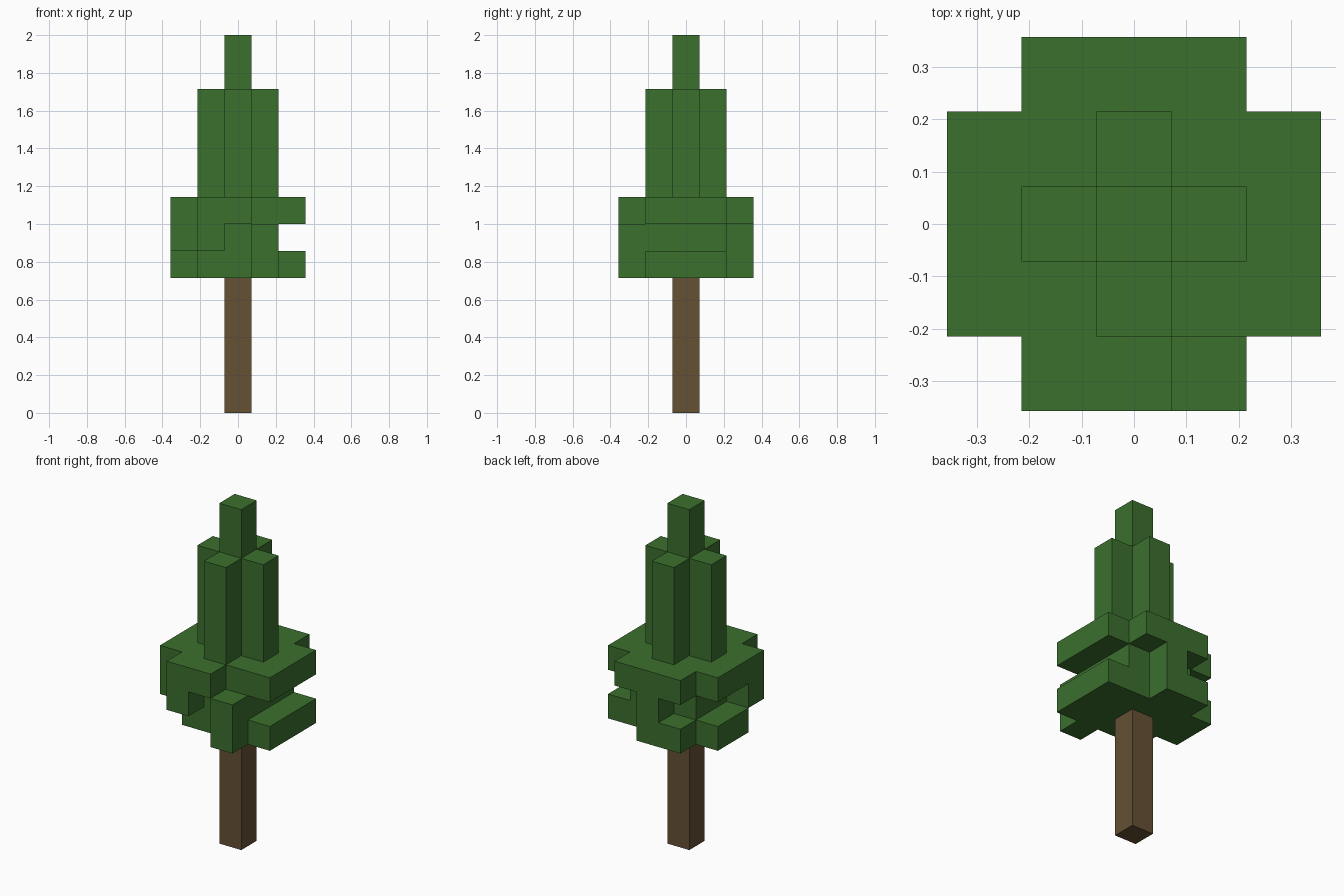
import bpy
import bmesh
from mathutils import Vector

CELL = 2 / 14  # the tree is fourteen blocks tall

old = bpy.data.objects.get("Cube")
if old:
    bpy.data.objects.remove(old, do_unlink=True)


def make_material(name, colour):
    mat = bpy.data.materials.new(name)
    mat.use_nodes = True
    mat.diffuse_color = (*colour, 1)
    bsdf = next(n for n in mat.node_tree.nodes if n.type == 'BSDF_PRINCIPLED')
    bsdf.inputs["Base Color"].default_value = (*colour, 1)
    bsdf.inputs["Roughness"].default_value = 0.9
    return mat


def block(xs, ys, zs):
    """Set of grid cells filling inclusive ranges."""
    return {(x, y, z)
            for x in range(xs[0], xs[1] + 1)
            for y in range(ys[0], ys[1] + 1)
            for z in range(zs[0], zs[1] + 1)}


def build(name, cells, mat):
    """Skin a set of cells with its outer faces, merged into flat panels."""
    bm = bmesh.new()
    for cell in cells:
        centre = Vector(cell) + Vector((0, 0, 0.5))
        for axis in range(3):
            for sign in (-1, 1):
                step = [0, 0, 0]
                step[axis] = sign
                if tuple(c + s for c, s in zip(cell, step)) in cells:
                    continue
                n = Vector(step)
                u = Vector([float(i == (axis + 1) % 3) for i in range(3)])
                v = n.cross(u)
                corners = ((-1, -1), (1, -1), (1, 1), (-1, 1))
                bm.faces.new([bm.verts.new((centre + (n + u * a + v * b) / 2) * CELL)
                              for a, b in corners])
    bmesh.ops.remove_doubles(bm, verts=bm.verts[:], dist=0.001)
    bmesh.ops.dissolve_limit(bm, angle_limit=0.01, verts=bm.verts[:], edges=bm.edges[:])
    mesh = bpy.data.meshes.new(name)
    bm.to_mesh(mesh)
    bm.free()
    mesh.materials.append(mat)
    obj = bpy.data.objects.new(name, mesh)
    bpy.context.scene.collection.objects.link(obj)
    return obj


bark = make_material("bark brown", (0.130, 0.082, 0.034))
leaf = make_material("needle green", (0.044, 0.160, 0.027))

# Trunk
build("trunk", block((0, 0), (0, 0), (0, 4)), bark)

# Lower canopy: solid core with a wide top layer
canopy = block((-1, 1), (-1, 1), (5, 7))
canopy |= block((-2, 2), (-1, 1), (7, 7)) | block((-1, 1), (-2, 2), (7, 7))
canopy.remove((1, -2, 7))

# Ragged branches around the core
canopy |= block((2, 2), (-1, 1), (5, 5))       # left
canopy |= block((1, 1), (-2, -2), (5, 6))      # front
canopy |= block((-1, -1), (-2, -2), (6, 6))
canopy |= block((-2, -2), (0, 1), (5, 5))      # right
canopy |= block((-2, -2), (-1, -1), (6, 6))
canopy |= block((0, 0), (2, 2), (5, 6))        # back
canopy |= block((-1, -1), (2, 2), (5, 5))
build("lower_canopy", canopy, leaf)

# Cross-shaped upper canopy and the spire above it
build("upper_canopy", block((-1, 1), (0, 0), (8, 11)) | block((0, 0), (-1, 1), (8, 11)), leaf)
build("spire", block((0, 0), (0, 0), (12, 13)), leaf)
